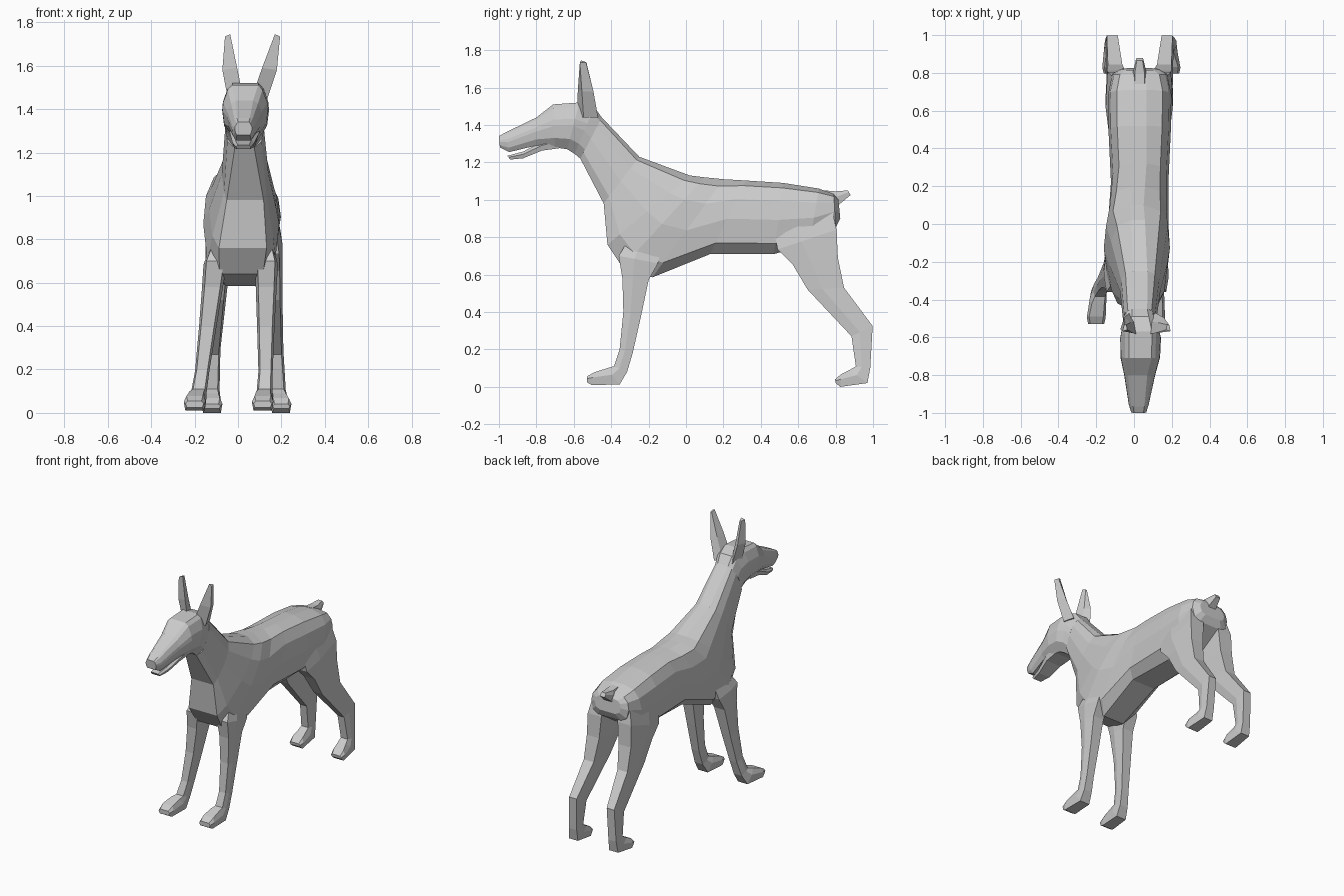
import bpy, bmesh
from mathutils import Vector


def loft(name, rings):
    """Skin a list of equal-length point rings and cap both ends."""
    bm = bmesh.new()
    loops = [[bm.verts.new(p) for p in ring] for ring in rings]
    n = len(loops[0])
    for a, b in zip(loops, loops[1:]):
        for i in range(n):
            j = (i + 1) % n
            bm.faces.new((a[i], a[j], b[j], b[i]))
    bm.faces.new(loops[0])
    bm.faces.new(loops[-1])
    bmesh.ops.recalc_face_normals(bm, faces=bm.faces)
    me = bpy.data.meshes.new(name)
    bm.to_mesh(me)
    bm.free()
    ob = bpy.data.objects.new(name, me)
    bpy.context.collection.objects.link(ob)
    return ob


def ring(cx, ty, tz, by, bz, half):
    """Symmetric ring between a top and a bottom point; half = (half width, fraction down)."""
    top, bot = Vector((cx, ty, tz)), Vector((cx, by, bz))
    right = [top.lerp(bot, f) + Vector((w, 0, 0)) for w, f in half]
    left = [top.lerp(bot, f) - Vector((w, 0, 0)) for w, f in half]
    return right + left[::-1]


def trunk_ring(cx, ty, tz, by, bz, wt, w, wb):
    half = [(wt, 0), (max(wt, w * .72), .07), (w * .93, .25),
            (w, .52), (max(wb, w * .9), .85), (wb, 1)]
    return ring(cx, ty, tz, by, bz, half)


def head_ring(cx, ty, tz, by, bz, wt, w, wb):
    half = [(wt, 0), (max(wt, w * .76), .09), (w * .97, .35),
            (w, .5), (w * .92, .78), (wb, 1)]
    return ring(cx, ty, tz, by, bz, half)


def limb_ring(cx, ty, tz, by, bz, w):
    return ring(cx, ty, tz, by, bz, [(w * .75, 0), (w, .4), (w * .85, 1)])


# Head, nose to back of skull: centre x, top y z, bottom y z, half widths
nape = (.03, -.45, 1.44, -.565, 1.22, .04, .088, .045)
head = [
    (.025, -1.0, 1.34, -.995, 1.28, .025, .04, .03),
    (.025, -.965, 1.36, -.945, 1.255, .03, .053, .035),
    (.03, -.80, 1.44, -.80, 1.29, .04, .082, .055),
    (.033, -.71, 1.51, -.70, 1.28, .06, .105, .06),
    (.035, -.57, 1.52, -.635, 1.27, .06, .108, .055),
    (.033, -.49, 1.495, -.595, 1.245, .045, .095, .05),
    nape,
]
loft("head", [head_ring(*s) for s in head])

# Open lower jaw
jaw = [
    (.025, -.955, 1.235, -.94, 1.215, .035),
    (.025, -.87, 1.258, -.87, 1.222, .05),
    (.03, -.77, 1.31, -.77, 1.263, .068),
    (.03, -.66, 1.34, -.66, 1.278, .075),
]
loft("lower_jaw", [limb_ring(*s) for s in jaw])

# Neck, chest, belly and rump
body = [
    nape,
    (.033, -.25, 1.23, -.44, .98, .038, .108, .085),
    (.022, .02, 1.13, -.42, .76, .036, .155, .11),
    (.015, .10, 1.12, -.34, .64, .036, .175, .10),
    (.022, .20, 1.11, -.18, .585, .036, .160, .08),
    (.03, .32, 1.103, .13, .71, .036, .152, .09),
    (.03, .52, 1.09, .47, .71, .036, .165, .08),
    (.03, .71, 1.06, .66, .76, .036, .168, .08),
    (.03, .79, 1.03, .80, .85, .036, .145, .09),
    (.03, .815, 1.0, .825, .90, .03, .10, .06),
]
loft("body", [trunk_ring(*s) for s in body])

# Docked tail
tail = [
    (.03, .74, 1.05, .79, .95, .035),
    (.03, .80, 1.045, .825, .98, .034),
    (.03, .865, 1.05, .88, 1.025, .02),
]
loft("tail", [limb_ring(*s) for s in tail])

# Front legs: front y z, back y z, half width (last rings make the paw)
front = [
    (-.30, .80, -.12, .80, .035),
    (-.36, .70, -.15, .66, .054),
    (-.34, .58, -.20, .57, .048),
    (-.335, .40, -.24, .38, .040),
    (-.355, .20, -.285, .18, .033),
    (-.385, .11, -.315, .08, .036),
    (-.42, .10, -.355, .012, .044),
    (-.49, .078, -.505, .01, .050),
    (-.53, .055, -.53, .025, .042),
]
# Hind legs, thigh to paw
hind = [
    (.46, .88, .78, .95, .05),
    (.49, .735, .805, .84, .062),
    (.57, .655, .812, .69, .056),
    (.65, .52, .845, .53, .045),
    (.885, .27, .998, .325, .034),
    (.908, .11, .985, .10, .035),
    (.875, .09, .97, .02, .040),
    (.83, .068, .825, .0, .048),
    (.797, .04, .80, .02, .040),
]
# The stance is slightly uneven, so each leg has its own line of x centres
lines = {
    "front_leg_left": (front, (-.08, -.105, -.118, -.14, -.165, -.18, -.19, -.20, -.20)),
    "front_leg_right": (front, (.12, .13, .13, .128, .127, .122, .117, .114, .114)),
    "hind_leg_left": (hind, (-.07, -.088, -.095, -.10, -.115, -.12, -.12, -.12, -.12)),
    "hind_leg_right": (hind, (.13, .143, .15, .16, .175, .185, .19, .198, .20)),
}
for name, (shape, xs) in lines.items():
    loft(name, [limb_ring(x, *s) for x, s in zip(xs, shape)])


# Ears: each ring is front edge, outer edge, back edge and inner edge
def ear(name, side, base_x, mid_x, tip_x):
    rings = []
    for x, z, yf, yb, w in ((base_x, 1.44, -.585, -.47, .035),
                            (mid_x, 1.58, -.578, -.495, .034),
                            (tip_x, 1.735, -.56, -.535, .012)):
        ym = (yf + yb) / 2
        rings.append([(x - side * w, yf, z + .01), (x + side * w, ym - .02, z),
                      (x + side * w * .4, yb, z), (x - side * w * .6, ym + .015, z)])
    loft(name, rings)


ear("ear_left", -1, -.01, -.038, -.048)
ear("ear_right", 1, .098, .145, .182)
